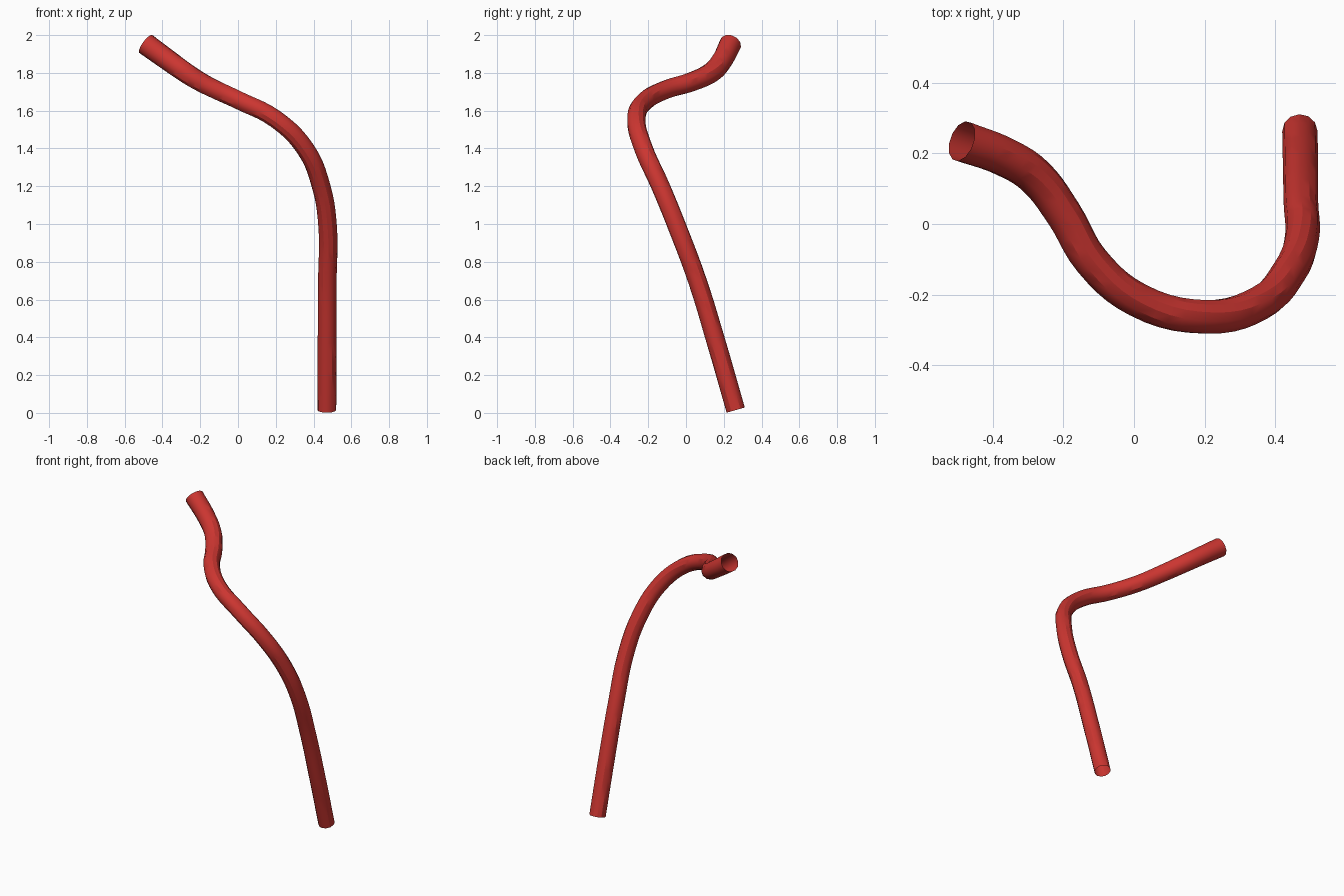
import bpy

cube = bpy.data.objects.get("Cube")
if cube:
    bpy.data.objects.remove(cube, do_unlink=True)

# Red paint
red = bpy.data.materials.new("red")
red.use_nodes = True
colour = (0.6, 0.036, 0.03, 1)
red.diffuse_color = colour
red.node_tree.nodes["Principled BSDF"].inputs["Base Color"].default_value = colour

# Centre line of the tube from foot to mouth: x, y, z, radius
path = [
    (0.47, 0.263, 0.015, 0.05),
    (0.472, 0.158, 0.38, 0.05),
    (0.473, 0.06, 0.7, 0.049),
    (0.475, -0.045, 0.98, 0.049),
    (0.44, -0.135, 1.2, 0.049),
    (0.355, -0.225, 1.4, 0.049),
    (0.2, -0.263, 1.555, 0.049),
    (0.01, -0.215, 1.652, 0.049),
    (-0.12, -0.105, 1.712, 0.05),
    (-0.2, 0.03, 1.753, 0.052),
    (-0.28, 0.135, 1.803, 0.054),
    (-0.36, 0.187, 1.86, 0.056),
    (-0.488, 0.235, 1.953, 0.059),
]

# Sweep a twelve-sided ring along the path, open at both ends
curve = bpy.data.curves.new("bent_tube", "CURVE")
curve.dimensions = "3D"
curve.resolution_u = 5
curve.bevel_depth = 1.0
curve.bevel_resolution = 4
curve.use_fill_caps = False
spline = curve.splines.new("BEZIER")
spline.bezier_points.add(len(path) - 1)
for point, (x, y, z, radius) in zip(spline.bezier_points, path):
    point.co = (x, y, z)
    point.radius = radius
    point.handle_left_type = point.handle_right_type = "AUTO"
curve.materials.append(red)

tube = bpy.data.objects.new("bent_tube", curve)
bpy.context.collection.objects.link(tube)

# Turn the sweep into a smooth mesh
bpy.ops.object.select_all(action="DESELECT")
tube.select_set(True)
bpy.context.view_layer.objects.active = tube
bpy.ops.object.convert(target="MESH")
bpy.ops.object.shade_smooth_by_angle()
